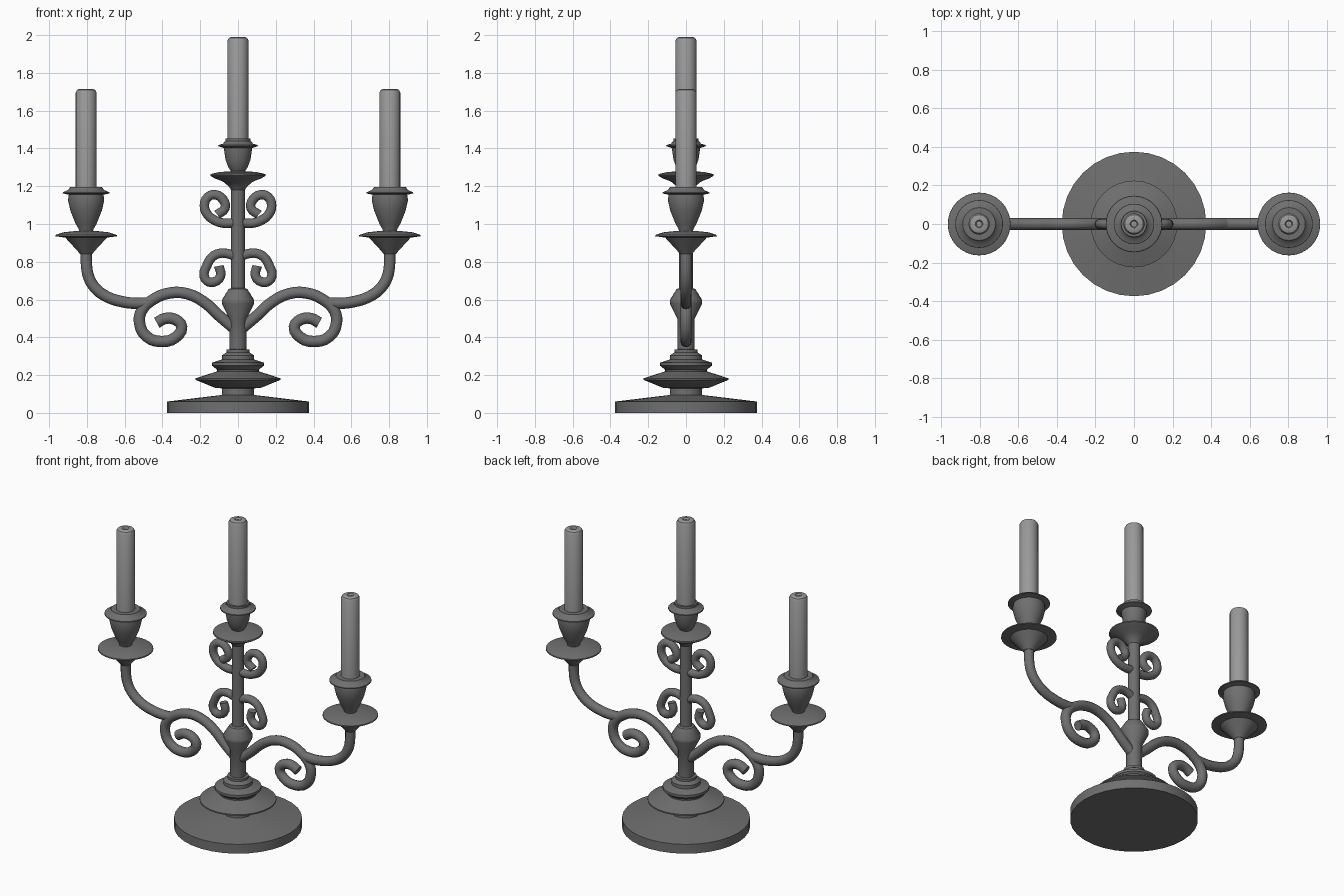
import bpy, bmesh, math

if "Cube" in bpy.data.objects:
    bpy.data.objects.remove(bpy.data.objects["Cube"])

SIDES = 32


def material(name, value):
    m = bpy.data.materials.new(name)
    m.diffuse_color = (value, value, value, 1)
    m.use_nodes = True
    m.node_tree.nodes["Principled BSDF"].inputs["Base Color"].default_value = m.diffuse_color
    return m


IRON = material("dark_iron", .16)
WAX = material("grey_wax", .32)


def finish(obj, mat, angle=35):
    obj.data.materials.append(mat)
    bpy.ops.object.select_all(action='DESELECT')
    obj.select_set(True)
    bpy.context.view_layer.objects.active = obj
    bpy.ops.object.shade_smooth_by_angle(angle=math.radians(angle))


def lathe(name, profile, x=0.0, sides=SIDES, mat=IRON):
    """Closed solid of revolution about a vertical axis; profile is (radius, z)."""
    bm = bmesh.new()
    rings = []
    for r, z in profile:
        rings.append([bm.verts.new((x + r * math.cos(2 * math.pi * i / sides),
                                    r * math.sin(2 * math.pi * i / sides), z))
                      for i in range(sides)])
    for a, b in zip(rings, rings[1:]):
        for i in range(sides):
            j = (i + 1) % sides
            bm.faces.new((a[i], a[j], b[j], b[i]))
    bm.faces.new(rings[0][::-1])
    bm.faces.new(rings[-1])
    mesh = bpy.data.meshes.new(name)
    bm.to_mesh(mesh)
    bm.free()
    obj = bpy.data.objects.new(name, mesh)
    bpy.context.collection.objects.link(obj)
    finish(obj, mat)
    return obj


def tube(name, points, radius, side):
    """Round bar following (x, z) points, mirrored to the left when side = -1."""
    cu = bpy.data.curves.new(name, 'CURVE')
    cu.dimensions = '3D'
    cu.bevel_depth = radius
    cu.bevel_resolution = 4
    cu.resolution_u = 3
    cu.use_fill_caps = True
    sp = cu.splines.new('BEZIER')
    sp.bezier_points.add(len(points) - 1)
    for bp, (x, z) in zip(sp.bezier_points, points):
        bp.co = (side * x, 0, z)
        bp.handle_left_type = bp.handle_right_type = 'AUTO'
    obj = bpy.data.objects.new(name, cu)
    bpy.context.collection.objects.link(obj)
    bpy.ops.object.select_all(action='DESELECT')
    obj.select_set(True)
    bpy.context.view_layer.objects.active = obj
    bpy.ops.object.convert(target='MESH')
    finish(bpy.context.view_layer.objects.active, IRON, 45)


def candle(name, x, bottom, top):
    # rounded shoulder and a small wick dimple
    lathe(name, [(.055, bottom), (.055, top - .018), (.048, top - .005),
                 (.036, top), (.02, top), (.015, top - .012)], x, 24, WAX)


# Foot and turned knops
lathe("base", [(.375, 0), (.375, .06), (.085, .095), (.085, .13), (.12, .132),
               (.225, .175), (.225, .183), (.11, .22), (.11, .228),
               (.137, .25), (.137, .266), (.085, .283), (.085, .305),
               (.062, .32), (.062, .335), (.045, .337)])

# Central stem with bulb
lathe("stem", [(.046, .33), (.046, .5), (.086, .58), (.086, .597),
               (.05, .655), (.036, .66), (.036, 1.2)], sides=20)

# Central drip pan, cup and candle
lathe("center_pan", [(.036, 1.18), (.05, 1.2), (.08, 1.225), (.125, 1.242),
                     (.147, 1.256), (.145, 1.264), (.1, 1.275), (.03, 1.28)])
lathe("center_cup", [(.03, 1.27), (.05, 1.298), (.066, 1.34), (.074, 1.395),
                     (.074, 1.402), (.105, 1.412), (.104, 1.418),
                     (.08, 1.425), (.067, 1.44), (.067, 1.453), (.04, 1.453)])
candle("center_candle", 0, 1.43, 1.99)

# Side-part paths in (x, z)
scroll_arm = [(.0, .43), (.1, .515), (.18, .587), (.27, .631), (.36, .635),
              (.45, .6), (.508, .545), (.522, .48), (.485, .405), (.405, .378),
              (.33, .4), (.298, .455), (.33, .493), (.385, .5), (.43, .477)]
outer_arm = [(.47, .583), (.54, .58), (.61, .588), (.69, .613), (.75, .655),
             (.787, .71), (.802, .78), (.802, .87)]
upper_curl = [(0, 1.012), (.06, 1.003), (.12, 1.018), (.163, 1.052), (.178, 1.1),
              (.16, 1.142), (.12, 1.155), (.08, 1.13), (.068, 1.085), (.11, 1.05)]
lower_curl = [(0, .82), (.05, .842), (.1, .844), (.14, .822), (.167, .775),
              (.18, .735), (.165, .7), (.13, .692), (.092, .725), (.102, .778)]

for side, word in ((-1, "left"), (1, "right")):
    # Arms and decorative curls
    tube(word + "_scroll_arm", scroll_arm, .030, side)
    tube(word + "_outer_arm", outer_arm, .030, side)
    tube(word + "_upper_curl", upper_curl, .025, side)
    tube(word + "_lower_curl", lower_curl, .025, side)
    # Outer drip pan, cup and candle
    x = .804 * side
    lathe(word + "_pan", [(.032, .84), (.045, .857), (.105, .922), (.11, .928),
                          (.163, .935), (.162, .942), (.12, .956), (.045, .964)], x)
    lathe(word + "_cup", [(.035, .955), (.04, .975), (.055, 1.0), (.083, 1.07),
                          (.096, 1.125), (.092, 1.155), (.124, 1.162),
                          (.123, 1.168), (.095, 1.18), (.085, 1.195), (.04, 1.195)], x)
    candle(word + "_candle", x, 1.18, 1.715)
